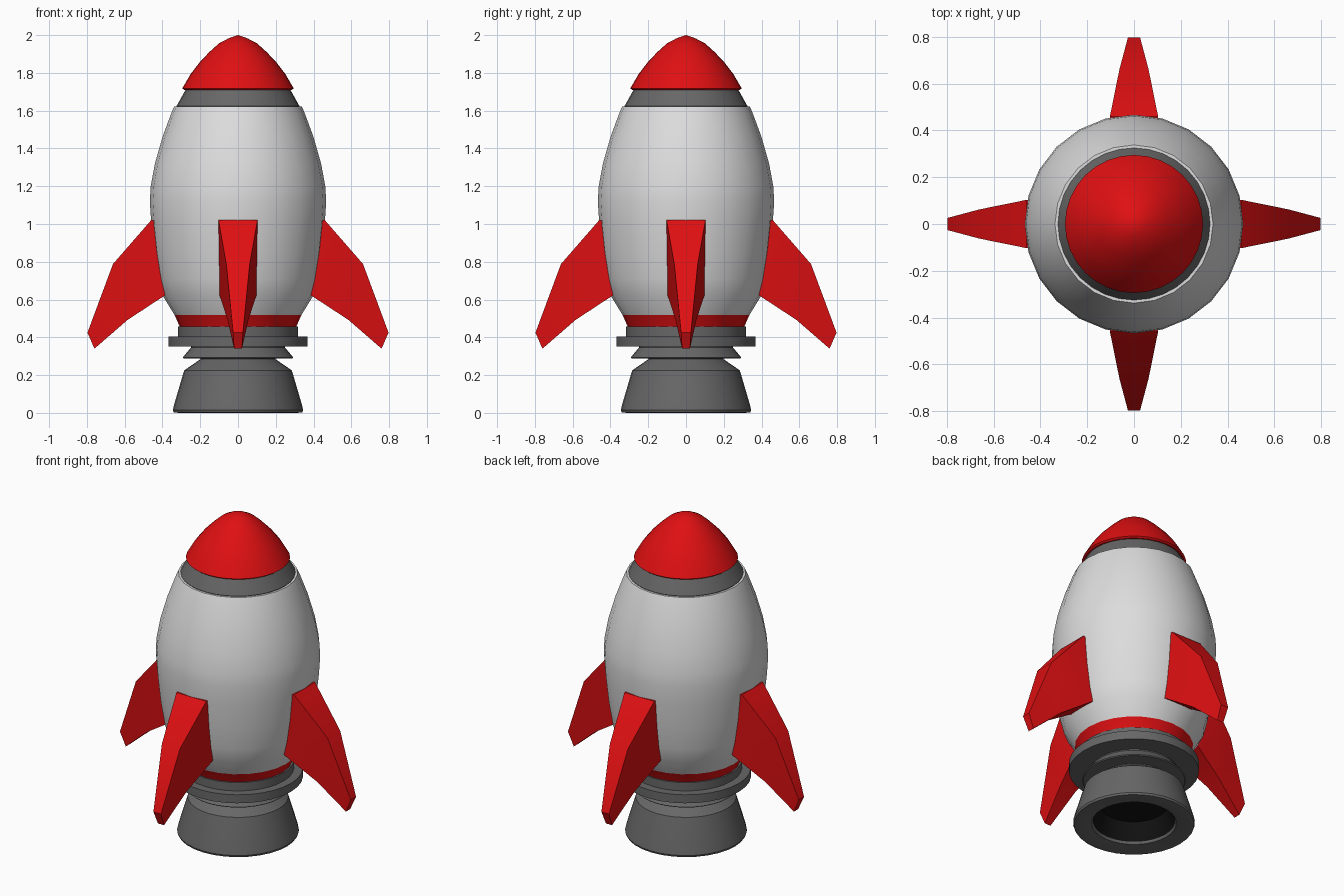
import bpy, bmesh, math
from mathutils import Matrix

if "Cube" in bpy.data.objects:
    bpy.data.objects.remove(bpy.data.objects["Cube"])


def material(name, rgb):
    m = bpy.data.materials.new(name)
    m.diffuse_color = (*rgb, 1)
    m.use_nodes = True
    m.node_tree.nodes["Principled BSDF"].inputs["Base Color"].default_value = m.diffuse_color
    return m


RED = material("red paint", (0.74, 0.005, 0.006))
WHITE = material("white paint", (0.72, 0.72, 0.72))
GREY = material("grey metal", (0.135, 0.135, 0.135))
BLACK = material("nozzle black", (0.006, 0.006, 0.006))


def finish(name, bm, mats, angle):
    bmesh.ops.recalc_face_normals(bm, faces=bm.faces)
    me = bpy.data.meshes.new(name)
    bm.to_mesh(me)
    bm.free()
    for m in mats:
        me.materials.append(m)
    ob = bpy.data.objects.new(name, me)
    bpy.context.collection.objects.link(ob)
    bpy.ops.object.select_all(action='DESELECT')
    ob.select_set(True)
    bpy.context.view_layer.objects.active = ob
    bpy.ops.object.shade_smooth_by_angle(angle=math.radians(angle))
    return ob


def lathe(name, profile, mats, sides=32, angle=28, rule=None):
    """Revolve (radius, z) points around the z axis."""
    bm = bmesh.new()
    vs = [bm.verts.new((r, 0, z)) for r, z in profile]
    es = [bm.edges.new(p) for p in zip(vs, vs[1:])]
    bmesh.ops.spin(bm, geom=vs + es, axis=(0, 0, 1), cent=(0, 0, 0),
                   angle=2 * math.pi, steps=sides, use_duplicate=False)
    bmesh.ops.remove_doubles(bm, verts=bm.verts, dist=1e-4)
    if rule:
        for f in bm.faces:
            f.material_index = rule(f.calc_center_median())
    return finish(name, bm, mats, angle)


# Nose cone and the collar under it
lathe("nose_cone", [(0, 2.0), (0.05, 1.983), (0.10, 1.957), (0.15, 1.912), (0.20, 1.86),
                    (0.25, 1.795), (0.285, 1.735), (0.295, 1.718), (0.285, 1.71), (0, 1.71)], [RED])
lathe("nose_collar", [(0, 1.72), (0.275, 1.715), (0.325, 1.625), (0.32, 1.60), (0, 1.60)], [GREY])

# Hull with a red band at the bottom
lathe("hull", [(0, 1.622), (0.325, 1.622), (0.338, 1.622), (0.352, 1.59), (0.40, 1.46), (0.44, 1.32),
               (0.462, 1.20), (0.467, 1.12), (0.459, 1.0), (0.443, 0.85), (0.42, 0.71), (0.397, 0.618),
               (0.335, 0.517), (0.308, 0.455), (0, 0.455)],
      [WHITE, RED], sides=24, rule=lambda c: int(c.z < 0.517))

# Engine mount: neck, flange and flared dish
lathe("engine_neck", [(0, 0.47), (0.317, 0.457), (0.317, 0.40), (0, 0.40)], [GREY])
lathe("engine_flange", [(0, 0.405), (0.368, 0.405), (0.368, 0.352), (0, 0.352)], [GREY])
lathe("engine_dish", [(0.25, 0.36), (0.25, 0.345), (0.293, 0.293), (0.288, 0.288),
                      (0.2, 0.288), (0.19, 0.27)], [GREY])

# Nozzle with a dark recess
lathe("nozzle", [(0, 0.29), (0.195, 0.287), (0.285, 0.225), (0.338, 0.045), (0.345, 0.015), (0.34, 0.003),
                 (0.315, 0.0), (0.24, 0.012), (0.232, 0.025), (0.19, 0.13), (0, 0.13)],
      [GREY, BLACK],
      rule=lambda c: int(math.hypot(c.x, c.y) < 0.233 and c.z < 0.16))


# Four fins: (distance, height, half width) along outer and inner edges
OUTER = [(0.40, 1.02, 0.103), (0.46, 1.02, 0.103), (0.662, 0.788, 0.062), (0.797, 0.425, 0.026)]
INNER = [(0.34, 0.64, 0.097), (0.39, 0.62, 0.097), (0.585, 0.492, 0.055), (0.76, 0.34, 0.021)]


def fin(name, turn):
    bm = bmesh.new()
    rings = []
    for (a, b, w), (c, d, u) in zip(OUTER, INNER):
        rings.append([bm.verts.new(p) for p in
                      ((a, w, b), (a, -w, b), (c, -u, d), (c, u, d))])
    for p, q in zip(rings, rings[1:]):
        for i in range(4):
            j = (i + 1) % 4
            bm.faces.new((p[i], p[j], q[j], q[i]))
    bm.faces.new(rings[0])
    bm.faces.new(rings[-1])
    bm.transform(Matrix.Rotation(turn, 4, 'Z'))
    finish(name, bm, [RED], 35)


for i, side in enumerate(("right", "back", "left", "front")):
    fin(side + "_fin", i * math.pi / 2)
